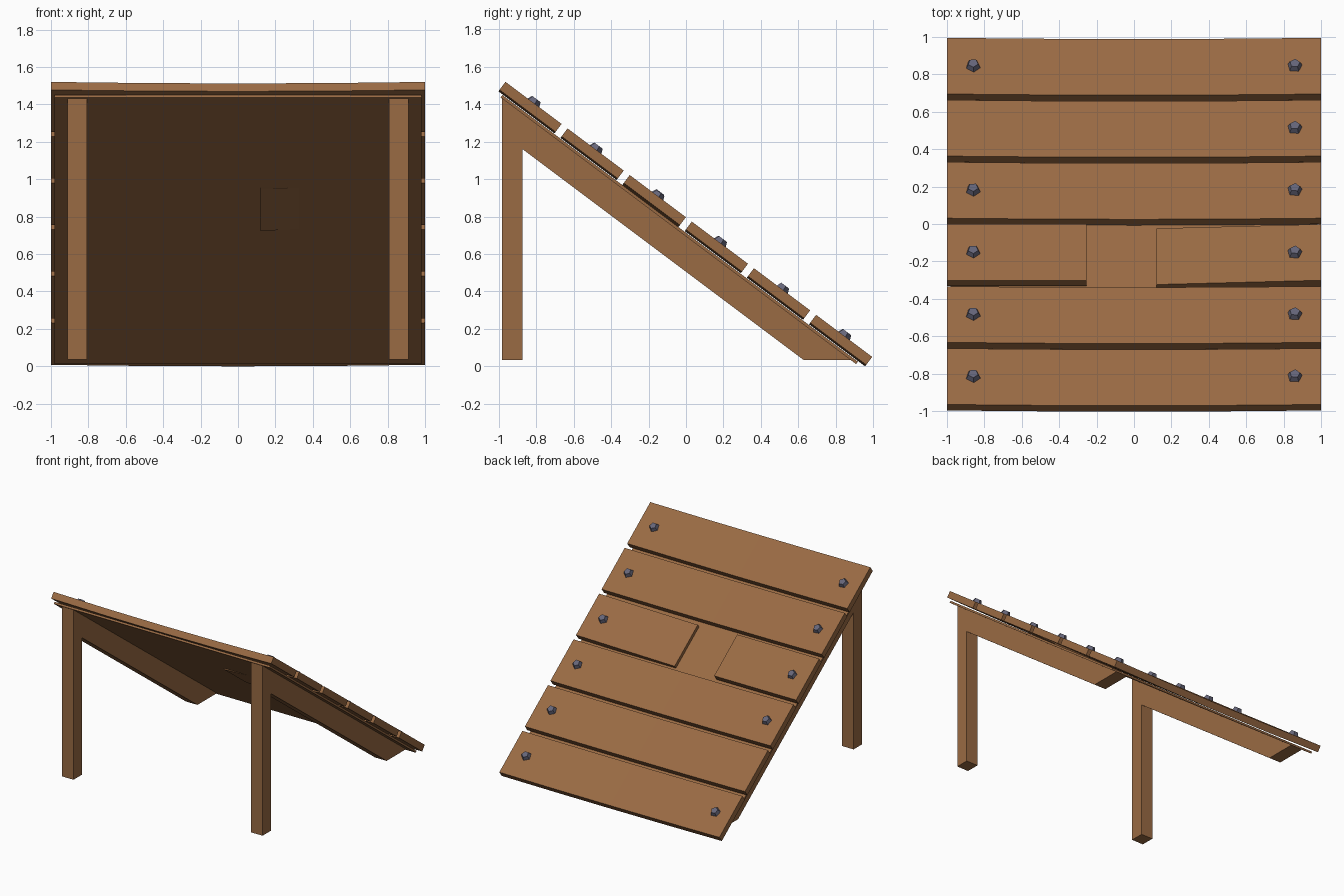
import bpy, bmesh, math
from mathutils import Matrix

cube = bpy.data.objects.get("Cube")
if cube:
    bpy.data.objects.remove(cube, do_unlink=True)

# Slope frame: local x across, y down the slope, z away from the surface
SLOPE = Matrix.Rotation(-math.atan2(0.6, 0.8), 4, 'X')
HIGH, PITCH, LENGTH = -1.684, 0.415, 0.375
BOTTOM, TOP = 0.584, 0.637


def make_material(name, color):
    mat = bpy.data.materials.new(name)
    mat.use_nodes = True
    mat.diffuse_color = (*color, 1)
    mat.node_tree.nodes["Principled BSDF"].inputs["Base Color"].default_value = (*color, 1)
    return mat


WOOD = make_material("brown wood", (0.32, 0.145, 0.057))
IRON = make_material("blue grey iron", (0.13, 0.13, 0.19))


def finish(name, bm, mat, matrix=None):
    if matrix:
        bm.transform(matrix)
    bmesh.ops.recalc_face_normals(bm, faces=bm.faces)
    mesh = bpy.data.meshes.new(name)
    bm.to_mesh(mesh)
    bm.free()
    mesh.materials.append(mat)
    obj = bpy.data.objects.new(name, mesh)
    bpy.context.collection.objects.link(obj)
    return obj


def board(name, xs, y0, y1, z0, z1, drop=lambda x: 0):
    """Board on the slope, its cross-sections lowered by drop(x)."""
    bm = bmesh.new()
    rings = []
    for x in xs:
        d = drop(x)
        rings.append([bm.verts.new((x, y, z - d))
                      for y, z in ((y0, z0), (y1, z0), (y1, z1), (y0, z1))])
    for a, b in zip(rings, rings[1:]):
        for i in range(4):
            j = (i + 1) % 4
            bm.faces.new((a[i], a[j], b[j], b[i]))
    bm.faces.new(rings[0])
    bm.faces.new(rings[-1])
    return finish(name, bm, WOOD, SLOPE)


def side_profile(name, points, x0, x1):
    """Profile in the y-z plane, extruded across x."""
    bm = bmesh.new()
    face = bm.faces.new([bm.verts.new((x0, y, z)) for y, z in points])
    geo = bmesh.ops.extrude_face_region(bm, geom=[face])["geom"]
    bmesh.ops.translate(bm, vec=(x1 - x0, 0, 0),
                        verts=[v for v in geo if isinstance(v, bmesh.types.BMVert)])
    return finish(name, bm, WOOD)


def bolt(name, x, y, lower):
    bm = bmesh.new()
    bmesh.ops.create_cone(bm, cap_ends=True, segments=5, radius1=0.041, radius2=0.028,
                          depth=0.03)
    place = Matrix.Translation((x, y, TOP + 0.013 - lower)) @ Matrix.Rotation(0.3 + x, 4, 'Z')
    finish(name, bm, IRON, SLOPE @ place)


def sag(x):
    return 0.010 * (1 - x * x)


def tilt(x):
    return 0.043 * (1 - x)


# Planks, the third one broken in two with one half sunk inwards
for i in range(6):
    y0 = HIGH + i * PITCH
    y1 = y0 + LENGTH
    if i == 2:
        board("broken_plank_right", (-1, -0.255), y0, y1, BOTTOM, TOP)
        board("broken_plank_left", (0.12, 1), y0, y1, BOTTOM, TOP, tilt)
    else:
        board(f"plank_{i + 1}", (-1, -0.5, 0, 0.5, 1), y0, y1, BOTTOM, TOP, sag)
    # Bolts, one missing
    for side, x in (("right", -0.86), ("left", 0.86)):
        if i == 4 and side == "right":
            continue
        lower = tilt(x) if i == 2 and x > 0 else 0.002
        bolt(f"bolt_{i + 1}_{side}", x, (y0 + y1) / 2, lower)

# Thin backing sheet below the planks
SHEET = 0.555
board("backing_sheet", (-0.98, 0.98), -1.655, 0.72, SHEET, 0.571)


def under(y, p):
    return (p - 0.6 * y) / 0.8


# Legs and sloping beams
FOOT, FRONT, BACK, BEAM = 0.035, -0.983, -0.873, 0.404
leg = [(FRONT, FOOT), (BACK, FOOT), (BACK, under(BACK, SHEET)), (FRONT, under(FRONT, SHEET))]
beam = [(BACK, under(BACK, BEAM)), ((BEAM - 0.8 * FOOT) / 0.6, FOOT),
        ((SHEET - 0.8 * FOOT) / 0.6, FOOT), (BACK, under(BACK, SHEET))]
for side, sign in (("right", -1), ("left", 1)):
    side_profile(f"front_leg_{side}", leg, sign * 0.807, sign * 0.912)
    side_profile(f"sloping_beam_{side}", beam, sign * 0.807, sign * 0.912)
